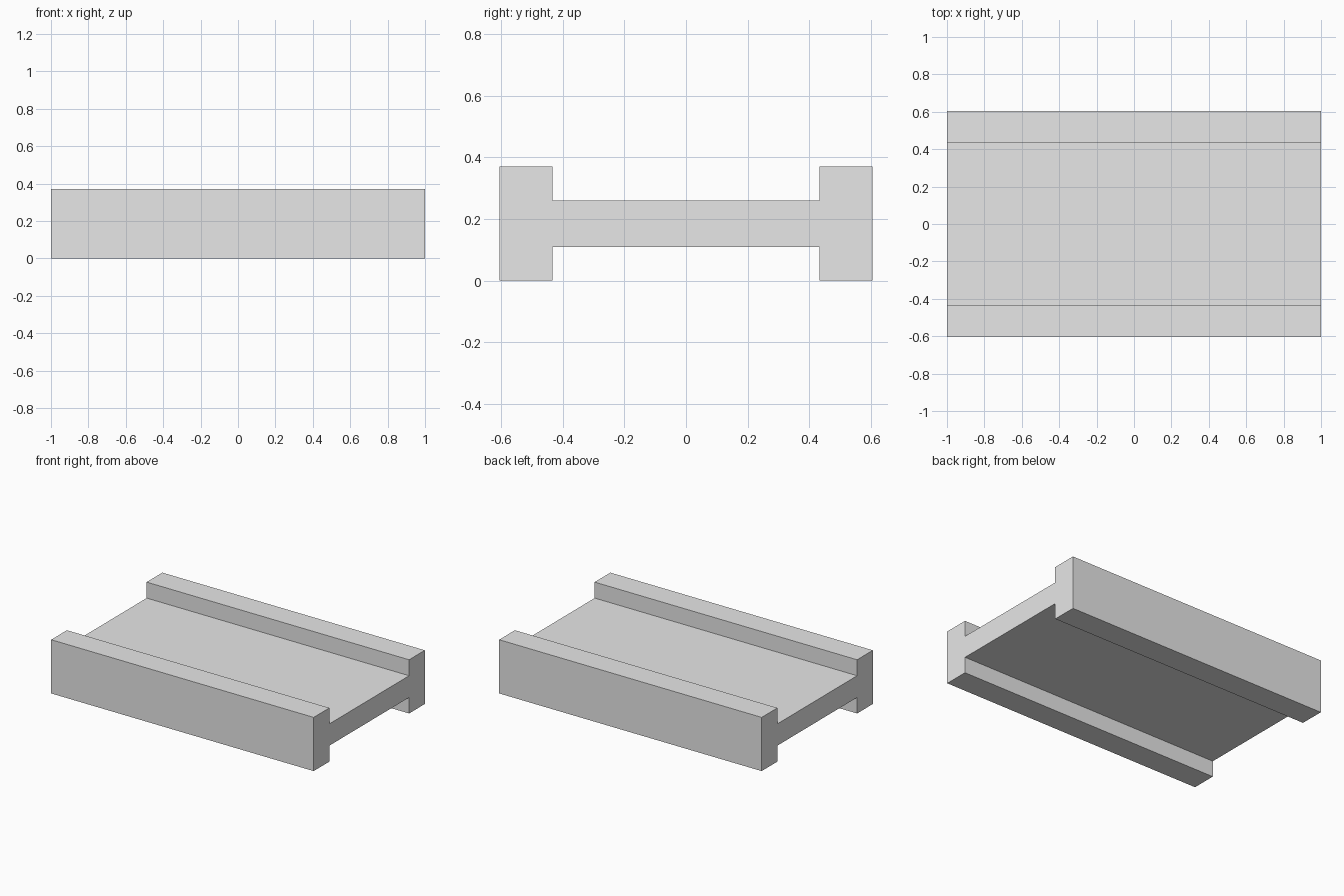
import bpy
import bmesh

cube = bpy.data.objects.get("Cube")
if cube:
    bpy.data.objects.remove(cube, do_unlink=True)

# Overall sizes
HALF_LENGTH = 1.0
OUTER, INNER = 0.605, 0.434
HEIGHT, WEB_LOW, WEB_HIGH = 0.37, 0.11, 0.26

grey = bpy.data.materials.new("light grey")
grey.use_nodes = True
colour = (0.8, 0.8, 0.8, 1.0)
grey.diffuse_color = colour
grey.node_tree.nodes["Principled BSDF"].inputs["Base Color"].default_value = colour

# H-shaped cross-section: half the outline, then its mirror
half = [(INNER, WEB_LOW), (INNER, 0), (OUTER, 0),
        (OUTER, HEIGHT), (INNER, HEIGHT), (INNER, WEB_HIGH)]
outline = half + [(-y, z) for y, z in reversed(half)]

# Beam: the section extruded along x
bm = bmesh.new()
section = bm.faces.new([bm.verts.new((-HALF_LENGTH, y, z)) for y, z in outline])
result = bmesh.ops.extrude_face_region(bm, geom=[section], use_keep_orig=True)
moved = [v for v in result["geom"] if isinstance(v, bmesh.types.BMVert)]
bmesh.ops.translate(bm, verts=moved, vec=(2 * HALF_LENGTH, 0, 0))
bmesh.ops.recalc_face_normals(bm, faces=bm.faces)

mesh = bpy.data.meshes.new("h_beam")
bm.to_mesh(mesh)
bm.free()
mesh.materials.append(grey)
beam = bpy.data.objects.new("h_beam", mesh)
bpy.context.collection.objects.link(beam)
